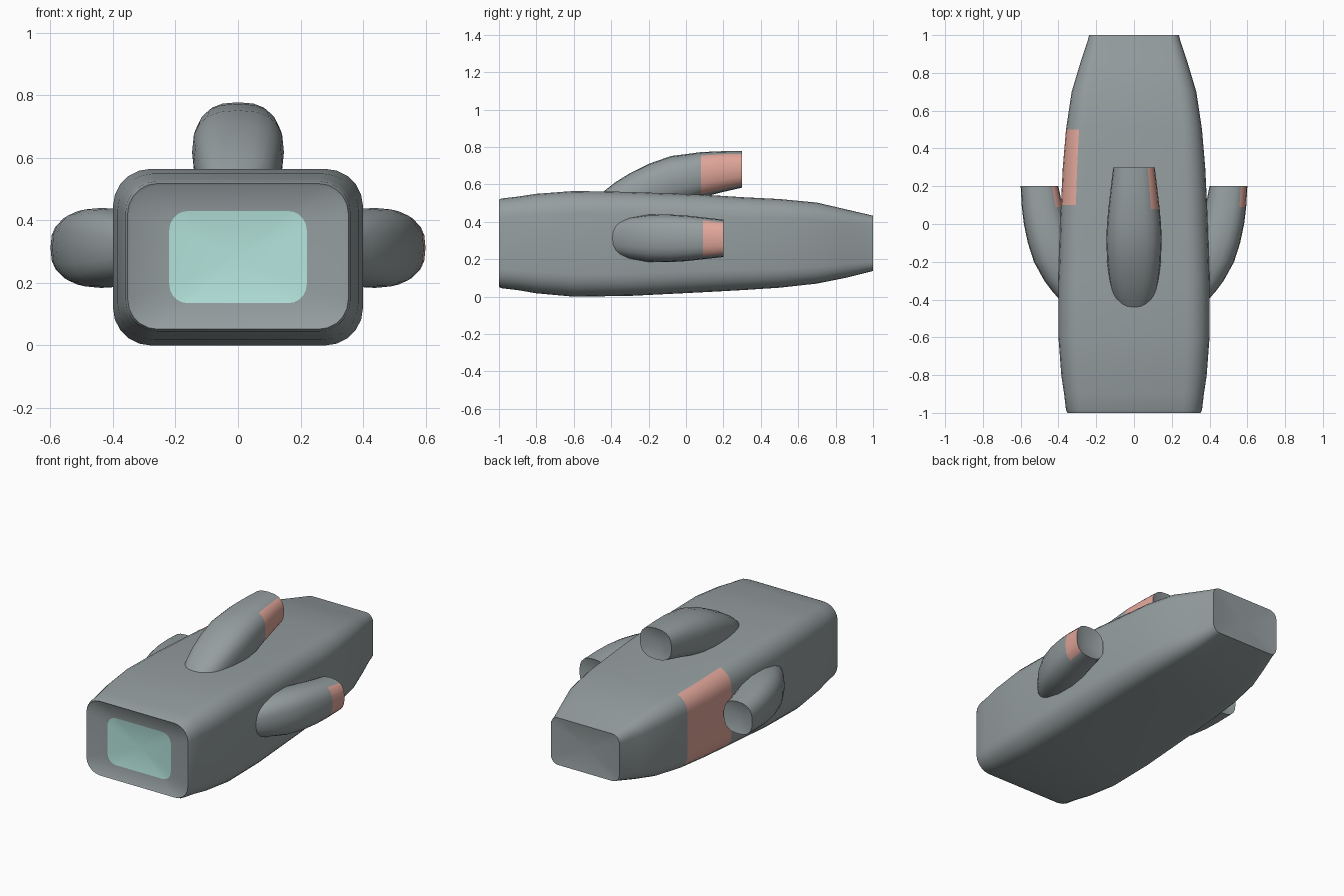
import bpy, bmesh, math
from mathutils import Vector

if "Cube" in bpy.data.objects:
    bpy.data.objects.remove(bpy.data.objects["Cube"])


def material(name, color):
    m = bpy.data.materials.new(name)
    m.diffuse_color = (*color, 1)
    m.use_nodes = True
    m.node_tree.nodes["Principled BSDF"].inputs["Base Color"].default_value = m.diffuse_color
    return m


GREY = material("hull_grey", (0.30, 0.34, 0.35))
PINK = material("panel_pink", (0.75, 0.38, 0.32))
CYAN = material("glow_cyan", (0.46, 0.78, 0.72))


def loft(name, rings, rule):
    """Skin a list of point rings (a one-point ring is a tip), colour by rule."""
    bm = bmesh.new()
    vs = [[bm.verts.new(p) for p in r] for r in rings]
    for a, b in zip(vs, vs[1:]):
        n = max(len(a), len(b))
        for i in range(n):
            j = (i + 1) % n
            if len(a) == 1:
                bm.faces.new((a[0], b[j], b[i]))
            elif len(b) == 1:
                bm.faces.new((a[i], a[j], b[0]))
            else:
                bm.faces.new((a[i], a[j], b[j], b[i]))
    bmesh.ops.recalc_face_normals(bm, faces=bm.faces)
    for f in bm.faces:
        f.material_index = rule(f.calc_center_median(), f.normal)
    me = bpy.data.meshes.new(name)
    bm.to_mesh(me)
    bm.free()
    for m in (GREY, PINK, CYAN):
        me.materials.append(m)
    ob = bpy.data.objects.new(name, me)
    bpy.context.collection.objects.link(ob)
    bpy.context.view_layer.objects.active = ob
    ob.select_set(True)
    bpy.ops.object.shade_smooth_by_angle(angle=math.radians(35))
    ob.select_set(False)
    return ob


def rounded_rect(y, hw, z0, z1, r, steps=5):
    pts = []
    for k, (sx, z) in enumerate(((1, z1 - r), (-1, z1 - r), (-1, z0 + r), (1, z0 + r))):
        for i in range(steps + 1):
            a = math.pi / 2 * (k + i / steps)
            pts.append(Vector((sx * (hw - r) + r * math.cos(a), y, z + r * math.sin(a))))
    return pts


# Hull: front dish, then rounded sections from nose to tail, then tail dish
hull = [[Vector((0, -0.965, 0.283))]]
hull += [rounded_rect(*s) for s in (
    (-0.98, 0.22, 0.135, 0.43, 0.06),
    (-0.995, 0.345, 0.06, 0.51, 0.09),
    (-1.0, 0.353, 0.052, 0.518, 0.095),
    (-0.985, 0.36, 0.045, 0.525, 0.10),
    (-0.9, 0.37, 0.035, 0.535, 0.105),
    (-0.8, 0.385, 0.018, 0.55, 0.115),
    (-0.6, 0.40, 0.0, 0.565, 0.12),
    (-0.3, 0.40, 0.004, 0.56, 0.12),
    (0.1, 0.387, 0.024, 0.545, 0.115),
    (0.3, 0.377, 0.035, 0.532, 0.11),
    (0.5, 0.36, 0.048, 0.522, 0.10),
    (0.7, 0.33, 0.07, 0.503, 0.09),
    (0.85, 0.285, 0.10, 0.468, 0.075),
    (0.97, 0.245, 0.13, 0.44, 0.055),
    (1.0, 0.238, 0.137, 0.433, 0.05))]
hull += [[Vector((0, 0.975, 0.285))]]


def hull_rule(c, n):
    if c.y < -0.96 and abs(c.x) < 0.221 and 0.13 < c.z < 0.435 and n.y < -0.9 \
            and c.y > -0.981:
        return 2
    return int(0.1 < c.y < 0.5 and c.x < -0.30 and n.z > -0.6)


loft("hull", hull, hull_rule)


def pod(name, sections, out, side, base, pink_from):
    """Swept pod; each section is y, inner and outer distance, half breadth."""
    def ring(y, a, b, h, n=20, p=2 / 2.6):
        pts = []
        for i in range(n):
            t = 2 * math.pi * i / n
            c, s = math.cos(t), math.sin(t)
            u = (a + b) / 2 + (b - a) / 2 * math.copysign(abs(c) ** p, c)
            v = h * math.copysign(abs(s) ** p, s)
            pts.append(base + out * u + side * v + Vector((0, y, 0)))
        return pts

    def tip(y, a, b, h):
        return [base + out * (a + b) / 2 + Vector((0, y, 0))]

    y, a, b, h = sections[-1]
    rings = [tip(*sections[0])] + [ring(*s) for s in sections]
    rings += [tip(y - 0.03, a, b, h)]
    # Painted panel on the right-hand flank near the outlet
    return loft(name, rings, lambda c, n: int(
        c.y > pink_from and abs(n.y) < 0.6 and n.x > 0.45 and n.z > -0.8))


# Side pods, one on each flank
SIDE = ((-0.41, 0.20, 0.385, 0.08), (-0.36, 0.22, 0.43, 0.098),
        (-0.3, 0.24, 0.475, 0.112), (-0.2, 0.28, 0.53, 0.126),
        (-0.1, 0.315, 0.562, 0.128), (0.0, 0.35, 0.583, 0.122),
        (0.09, 0.378, 0.594, 0.112), (0.2, 0.40, 0.60, 0.10))
for label, s in (("right", 1), ("left", -1)):
    pod(label + "_pod", SIDE, Vector((s, 0, 0)), Vector((0, 0, 1)),
        Vector((0, 0, 0.312)), 0.09)

# Top pod
TOP = ((-0.45, 0.36, 0.555, 0.085), (-0.38, 0.39, 0.61, 0.115),
       (-0.3, 0.42, 0.66, 0.13), (-0.2, 0.45, 0.71, 0.142),
       (-0.08, 0.485, 0.752, 0.147), (0.0, 0.505, 0.762, 0.143),
       (0.08, 0.53, 0.773, 0.136), (0.2, 0.56, 0.778, 0.122),
       (0.3, 0.583, 0.778, 0.11))
pod("top_pod", TOP, Vector((0, 0, 1)), Vector((1, 0, 0)), Vector((0, 0, 0)), 0.08)
